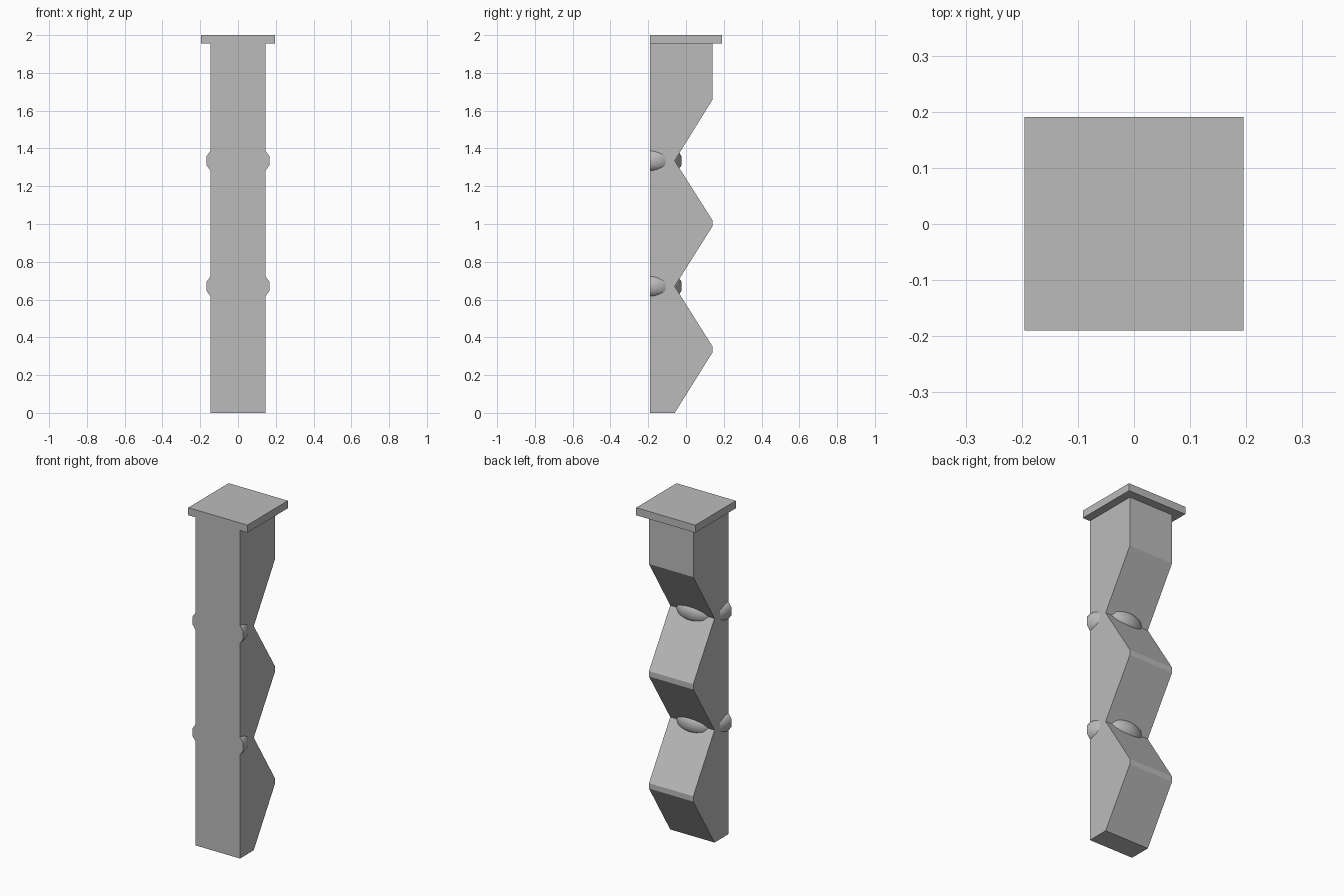
import bpy
import bmesh
import math
from mathutils import Vector

cube = bpy.data.objects.get("Cube")
if cube:
    bpy.data.objects.remove(cube, do_unlink=True)

stone = bpy.data.materials.new("plain_grey")
stone.use_nodes = True
grey = (0.5, 0.5, 0.5, 1)
stone.diffuse_color = grey
stone.node_tree.nodes["Principled BSDF"].inputs["Base Color"].default_value = grey

FRONT = -0.19      # flat front plane
HALF = 0.146       # half width of the shaft
NOTCHES = (0.67, 1.335)


def finish(bm, name):
    bmesh.ops.recalc_face_normals(bm, faces=bm.faces)
    mesh = bpy.data.meshes.new(name)
    bm.to_mesh(mesh)
    bm.free()
    obj = bpy.data.objects.new(name, mesh)
    obj.data.materials.append(stone)
    bpy.context.collection.objects.link(obj)
    return obj


def extrude_profile(name, points, half):
    """Extrude a (y, z) outline across x."""
    bm = bmesh.new()
    face = bm.faces.new([bm.verts.new((-half, y, z)) for y, z in points])
    res = bmesh.ops.extrude_face_region(bm, geom=[face])
    verts = [g for g in res["geom"] if isinstance(g, bmesh.types.BMVert)]
    bmesh.ops.translate(bm, verts=verts, vec=(2 * half, 0, 0))
    return finish(bm, name)


# Shaft with a zigzag back
zigzag = [(FRONT, 0), (-0.06, 0), (0.14, 0.32), (0.14, 0.352)]
zigzag += [(-0.06, NOTCHES[0]), (0.14, 0.988), (0.14, 1.02)]
zigzag += [(-0.06, NOTCHES[1]), (0.14, 1.658), (0.14, 1.955), (FRONT, 1.955)]
extrude_profile("shaft", zigzag, HALF)

# Square cap plate
extrude_profile("cap", [(FRONT, 1.955), (0.191, 1.955), (0.191, 2), (FRONT, 2)], 0.195)

# Half rings that bulge out at each notch
upper = [(0.167, 0.023), (0.147, 0.051), (0.115, 0.062), (0.08, 0.05)]
section = upper + [(r, -h) for r, h in reversed(upper)]
for i, z in enumerate(NOTCHES):
    bm = bmesh.new()
    face = bm.faces.new([bm.verts.new((r, FRONT, z + h)) for r, h in section])
    bmesh.ops.spin(bm, geom=[face] + face.edges[:] + face.verts[:],
                   cent=Vector((0, FRONT, z)), axis=(0, 0, 1),
                   angle=math.pi, steps=24, use_duplicate=False)
    # close the starting end if the spin consumed it
    bmesh.ops.holes_fill(bm, edges=[e for e in bm.edges if e.is_boundary], sides=0)
    ring = finish(bm, ("lower_ring", "upper_ring")[i])
    bpy.ops.object.select_all(action="DESELECT")
    ring.select_set(True)
    bpy.context.view_layer.objects.active = ring
    bpy.ops.object.shade_smooth_by_angle(angle=math.radians(60))
